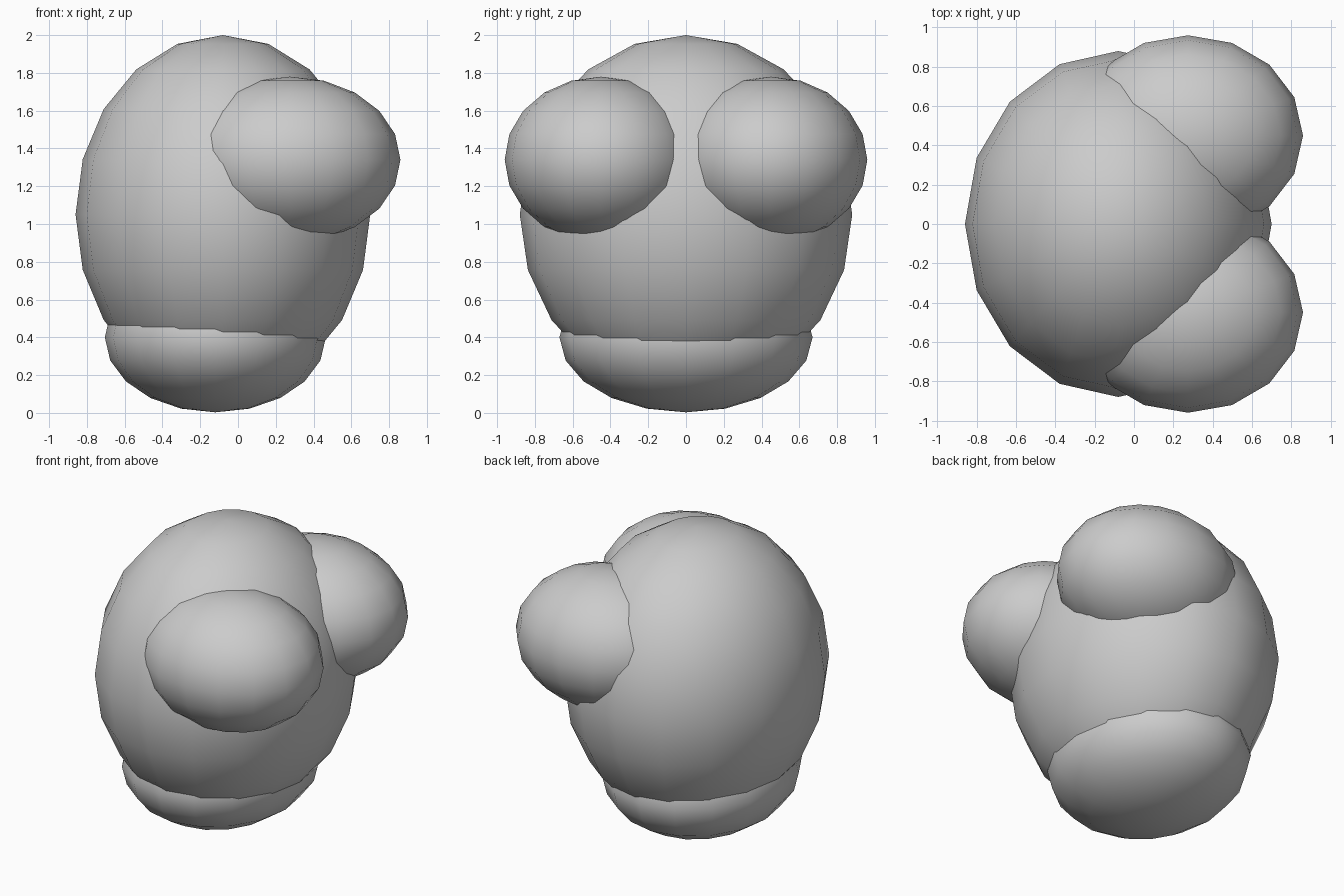
import bpy

if "Cube" in bpy.data.objects:
    bpy.data.objects.remove(bpy.data.objects["Cube"])


def ellipsoid(name, center, radii):
    bpy.ops.mesh.primitive_uv_sphere_add(segments=16, ring_count=10, radius=1, location=center)
    obj = bpy.context.object
    obj.name = name
    obj.scale = radii
    bpy.ops.object.transform_apply(location=False, rotation=False, scale=True)
    bpy.ops.object.shade_smooth()
    return obj


# Large rounded body
ellipsoid("body", (-0.08, 0, 1.05), (0.78, 0.88, 0.95))

# Flattened lower lobe
ellipsoid("lower_lobe", (-0.12, 0, 0.4), (0.585, 0.67, 0.397))

# Mirrored pair of side bulges
for side, label in ((1, "left"), (-1, "right")):
    ellipsoid(f"bulge_{label}", (0.275, side * 0.45, 1.34), (0.585, 0.51, 0.44))
